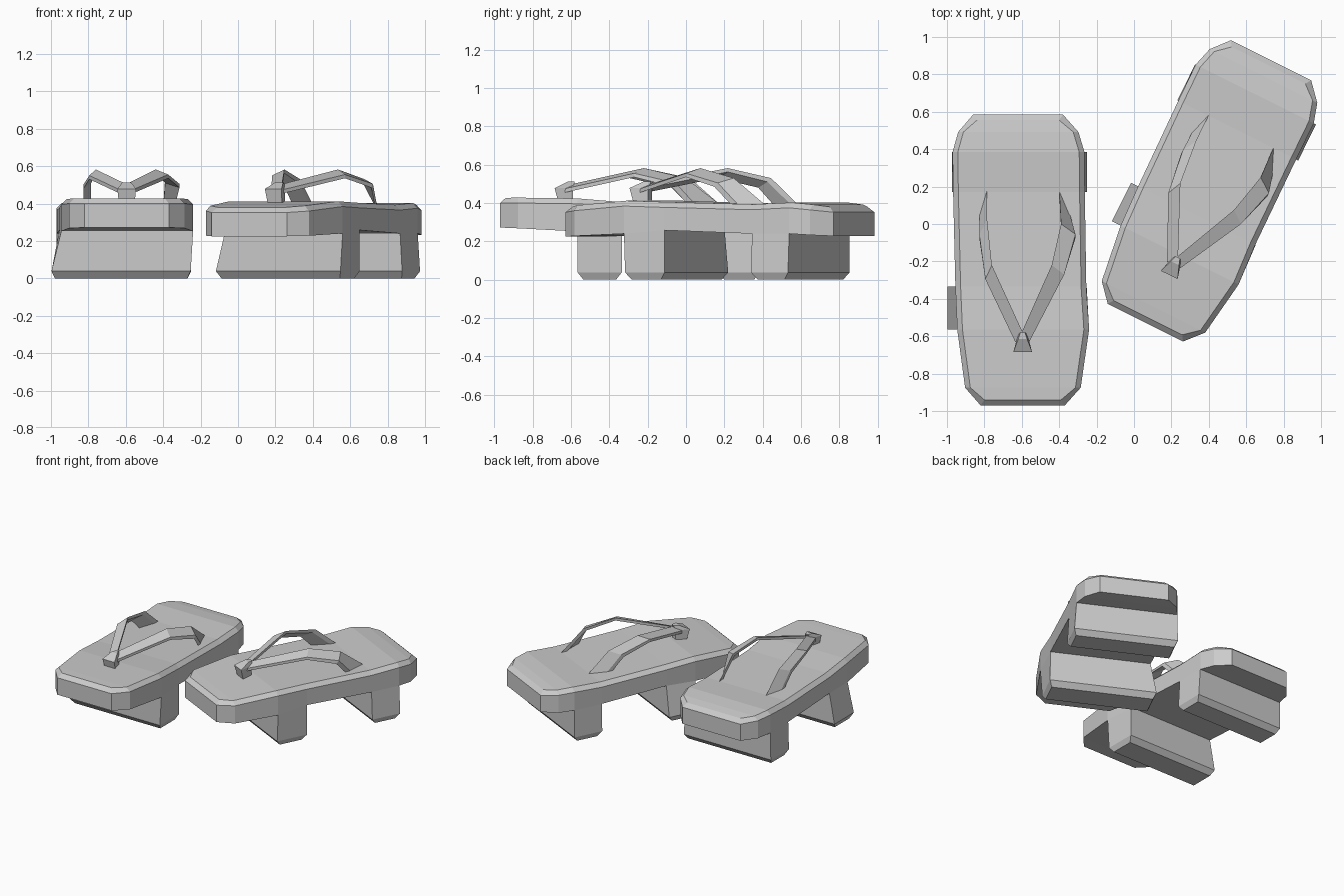
import bpy
import math

if "Cube" in bpy.data.objects:
    bpy.data.objects.remove(bpy.data.objects["Cube"])


def make_object(name, verts, faces, loc, rot):
    mesh = bpy.data.meshes.new(name)
    mesh.from_pydata(verts, [], faces)
    mesh.update()
    ob = bpy.data.objects.new(name, mesh)
    bpy.context.collection.objects.link(ob)
    ob.location = loc
    ob.rotation_euler[2] = rot
    # consistent outward normals
    bpy.context.view_layer.objects.active = ob
    bpy.ops.object.select_all(action='DESELECT')
    ob.select_set(True)
    bpy.ops.object.mode_set(mode='EDIT')
    bpy.ops.mesh.select_all(action='SELECT')
    bpy.ops.mesh.normals_make_consistent(inside=False)
    bpy.ops.object.mode_set(mode='OBJECT')
    return ob


# Sole stations along the foot: y, left x, right x, underside z, top z
STATIONS = [
    (-0.78, -0.215, 0.235, 0.225, 0.380),
    (-0.685, -0.298, 0.320, 0.228, 0.388),
    (-0.375, -0.340, 0.365, 0.240, 0.412),
    (-0.145, -0.350, 0.350, 0.258, 0.405),
    (0.360, -0.362, 0.342, 0.240, 0.393),
    (0.575, -0.365, 0.340, 0.240, 0.403),
    (0.682, -0.335, 0.308, 0.233, 0.392),
    (0.775, -0.255, 0.225, 0.228, 0.380),
]
# Teeth: station index, left x and right x near the ground
TEETH = {2: (-0.392, 0.352), 4: (-0.368, 0.354)}


def sole(name, toe_lift, loc, rot):
    verts, faces = [], []
    last = len(STATIONS) - 1
    for i, (y, xl, xr, zb, zt) in enumerate(STATIONS):
        lift = toe_lift * (1.0, 0.85, 0.25)[i] if i < 3 else 0
        zb, zt = zb + lift, zt + lift
        ty = y + (0.03 if i == 0 else -0.03 if i == last else 0)
        b = 0.02 if i in (0, last) else 0.028
        verts += [(xl, y, zb), (xl, y, zt - 0.028), (xl + b, ty, zt),
                  (xr - b, ty, zt), (xr, y, zt - 0.028), (xr, y, zb)]
    for i in range(last):
        a, c = 6 * i, 6 * i + 6
        for k in range(5):
            faces.append((a + k, a + k + 1, c + k + 1, c + k))
        if i not in TEETH:
            faces.append((a + 5, a, c, c + 5))
    for a in (0, 6 * last):
        faces += [(a, a + 1, a + 4, a + 5), (a + 1, a + 2, a + 3, a + 4)]
    # teeth grow out of the sole and end in a chamfered foot
    for i, (xl, xr) in TEETH.items():
        y0, y1 = STATIONS[i][0], STATIONS[i + 1][0]
        rings = [[6 * i, 6 * i + 5, 6 * i + 11, 6 * i + 6]]
        for z, d in ((0.038, 0), (0, 0.03)):
            n = len(verts)
            verts += [(xl + d * 0.6, y0 + d, z), (xr - d * 0.6, y0 + d, z),
                      (xr - d * 0.6, y1 - d, z), (xl + d * 0.6, y1 - d, z)]
            rings.append([n, n + 1, n + 2, n + 3])
        for p, q in zip(rings, rings[1:]):
            for k in range(4):
                j = (k + 1) % 4
                faces.append((p[k], p[j], q[j], q[k]))
        faces.append(tuple(rings[-1]))
    make_object(name, verts, faces, loc, rot)


# Straps: inner edge point and outer edge point of the band
STRAP_R = [((0.000, -0.400, 0.500), (0.045, -0.440, 0.475)),
           ((0.165, -0.030, 0.582), (0.232, -0.080, 0.555)),
           ((0.215, 0.190, 0.530), (0.292, 0.135, 0.505)),
           ((0.205, 0.375, 0.385), (0.262, 0.245, 0.385))]
STRAP_L = [((0.015, -0.400, 0.500), (-0.030, -0.440, 0.475)),
           ((-0.155, -0.030, 0.582), (-0.190, -0.105, 0.550)),
           ((-0.180, 0.210, 0.530), (-0.222, 0.135, 0.500)),
           ((-0.182, 0.375, 0.385), (-0.220, 0.250, 0.385))]


def strap(name, path, loc, rot):
    verts, faces = [], []
    t = 0.02
    for n, (p, q) in enumerate(path):
        dy = -t if n >= 2 else 0
        verts += [p, q, (q[0], q[1] + dy, q[2] - t), (p[0], p[1] + dy, p[2] - t)]
    for i in range(len(path) - 1):
        a = 4 * i
        for k in range(4):
            j = (k + 1) % 4
            faces.append((a + k, a + j, a + j + 4, a + k + 4))
    e = 4 * (len(path) - 1)
    faces += [(0, 1, 2, 3), (e, e + 1, e + 2, e + 3)]
    make_object(name, verts, faces, loc, rot)


def toe_post(name, loc, rot):
    # tapered post: base, lip, narrow cap
    rings = ((0.040, -0.470, -0.400, 0.380), (0.050, -0.495, -0.400, 0.478),
             (0.024, -0.425, -0.390, 0.512))
    verts, faces = [], []
    for w, y0, y1, z in rings:
        verts += [(0.01 - w, y0, z), (0.01 + w, y0, z),
                  (0.01 + w * 0.5, y1, z), (0.01 - w * 0.5, y1, z)]
    for a in (0, 4):
        for k in range(4):
            j = (k + 1) % 4
            faces.append((a + k, a + j, a + j + 4, a + k + 4))
    faces += [(0, 1, 2, 3), (8, 9, 10, 11)]
    make_object(name, verts, faces, loc, rot)


# The pair: one straight with a raised toe, one turned outward
for side, loc, angle, lift in (("left", (-0.605, -0.19, 0), 0, 0.047),
                               ("right", (0.40, 0.175, 0), -26.5, 0)):
    rot = math.radians(angle)
    sole(side + "_sandal_sole", lift, loc, rot)
    strap(side + "_sandal_strap_inner", STRAP_R, loc, rot)
    strap(side + "_sandal_strap_outer", STRAP_L, loc, rot)
    toe_post(side + "_sandal_toe_post", loc, rot)
